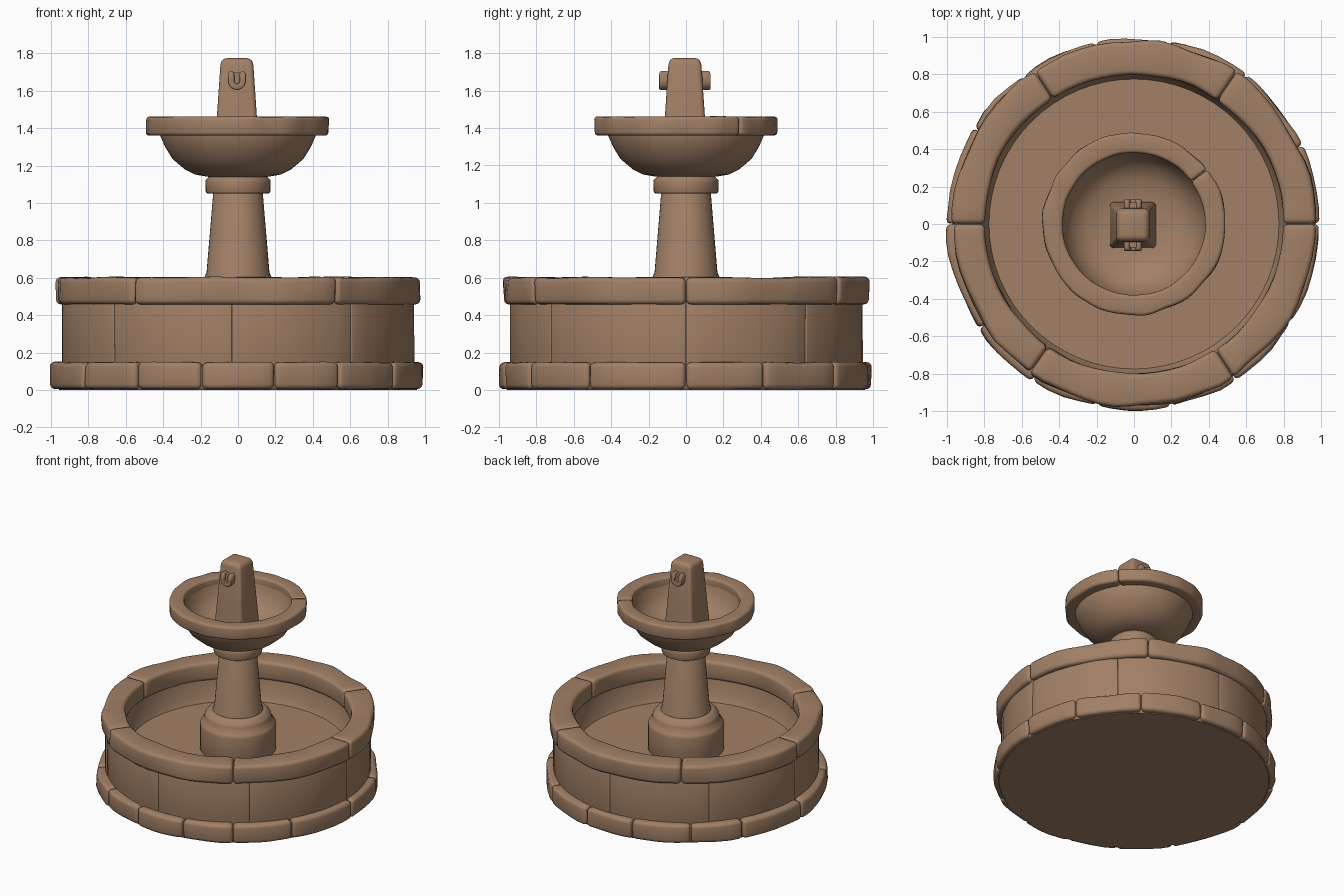
import bpy, bmesh, math, random
from mathutils import Vector, noise

if "Cube" in bpy.data.objects:
    bpy.data.objects.remove(bpy.data.objects["Cube"])

random.seed(4)
stone = bpy.data.materials.new("brown_stone")
stone.diffuse_color = (0.36, 0.216, 0.133, 1)
stone.use_nodes = True
stone.node_tree.nodes["Principled BSDF"].inputs["Base Color"].default_value = stone.diffuse_color


def finish(name, bm, bevel=0.0, limit=35, segments=2):
    """Bevel the sharp edges, shade smooth by angle, link."""
    bmesh.ops.recalc_face_normals(bm, faces=bm.faces)
    if bevel:
        sharp = [e for e in bm.edges if len(e.link_faces) == 2
                 and e.calc_face_angle(0) > math.radians(limit)]
        bmesh.ops.bevel(bm, geom=sharp, offset=bevel, segments=segments,
                        profile=0.5, affect='EDGES', clamp_overlap=True)
    me = bpy.data.meshes.new(name)
    bm.to_mesh(me)
    bm.free()
    ob = bpy.data.objects.new(name, me)
    bpy.context.collection.objects.link(ob)
    me.materials.append(stone)
    bpy.ops.object.select_all(action='DESELECT')
    ob.select_set(True)
    bpy.context.view_layer.objects.active = ob
    bpy.ops.object.shade_smooth_by_angle(angle=math.radians(42))
    return ob


def lathe(name, profile, bevel=0.0, n=64):
    """Revolve an (r, z) profile; ends on the axis are closed."""
    bm = bmesh.new()
    rows = []
    for r, z in profile:
        if r == 0:
            rows.append([bm.verts.new((0, 0, z))] * n)
        else:
            rows.append([bm.verts.new((r * math.cos(math.tau * i / n),
                                       r * math.sin(math.tau * i / n), z))
                         for i in range(n)])
    for a, b in zip(rows, rows[1:]):
        for i in range(n):
            j = (i + 1) % n
            vs = list(dict.fromkeys((a[i], a[j], b[j], b[i])))
            bm.faces.new(vs)
    return finish(name, bm, bevel)


def arc_block(bm, a0, a1, r0, r1, z0, z1, chip):
    """One curved stone with a worn outer edge, angles in degrees."""
    steps = max(3, round((a1 - a0) / 5))
    rings = []
    for i in range(steps + 1):
        a = math.radians(a0 + (a1 - a0) * i / steps)
        c, s = math.cos(a), math.sin(a)
        corners = []
        for k, (r, z) in enumerate(((r0, z0), (r1, z0), (r1, z1), (r0, z1))):
            w = noise.noise(Vector((c * 4, s * 4, z0 * 9 + k * 0.4))) - 0.2
            dr = chip * w * (1 if k in (1, 2) else -0.4)
            dz = chip * 0.3 * w if k > 1 else 0
            corners.append(bm.verts.new(((r + dr) * c, (r + dr) * s, z + dz)))
        rings.append(corners)
    for p, q in zip(rings, rings[1:]):
        for k in range(4):
            m = (k + 1) % 4
            bm.faces.new((p[k], p[m], q[m], q[k]))
    bm.faces.new(rings[0])
    bm.faces.new(rings[-1][::-1])


def block_ring(name, joints, r0, r1, z0, z1, bevel, gap, chip):
    bm = bmesh.new()
    for a, b in zip(joints, joints[1:] + [joints[0] + 360]):
        d = random.uniform(-0.4, 0.2) * chip
        arc_block(bm, a + gap, b - gap, r0, r1 + d, z0, z1, chip)
    return finish(name, bm, bevel, 45, 3)


# Solid basin core with the raised floor and slightly sloping inner wall
lathe("basin_core", [(0, 0), (0.955, 0), (0.97, 0.02), (0.97, 0.125), (0.925, 0.14),
                     (0.925, 0.47), (0.94, 0.48), (0.94, 0.575), (0.825, 0.575),
                     (0.815, 0.46), (0.795, 0.34), (0.775, 0.30), (0, 0.30)])
# Stone courses of the basin
block_ring("base_stones", [0, 25, 53, 79, 102, 127, 149, 180, 214, 237, 258.5, 281.5, 303, 328],
           0.75, 1.003, 0.005, 0.15, 0.026, 0.1, 0.02)
block_ring("wall_stones", [0, 43, 90, 135, 180, 225, 268, 310],
           0.85, 0.943, 0.13, 0.48, 0.008, 0.02, 0.006)
block_ring("rim_stones", [0, 56, 123, 180, 235, 303],
           0.798, 0.98, 0.458, 0.604, 0.026, 0.1, 0.024)

# Pedestal drum, column and collar
lathe("pedestal_drum", [(0, 0.28), (0.27, 0.28), (0.27, 0.50), (0.24, 0.535),
                        (0.235, 0.57), (0.2, 0.605), (0, 0.605)], 0.012, 32)
lathe("column", [(0, 0.58), (0.178, 0.58), (0.178, 0.605), (0.168, 0.63),
                 (0.132, 1.06), (0, 1.06)], 0.006, 40)
lathe("collar", [(0, 1.05), (0.172, 1.05), (0.175, 1.125), (0.155, 1.135),
                 (0.15, 1.17), (0, 1.17)], 0.014, 40)

# Upper bowl with hollow inside
lathe("bowl", [(0, 1.14), (0.16, 1.14), (0.23, 1.152), (0.285, 1.18), (0.35, 1.235),
               (0.39, 1.30), (0.418, 1.365), (0.42, 1.42), (0.385, 1.42), (0.365, 1.34),
               (0.32, 1.27), (0.25, 1.225), (0.15, 1.205), (0, 1.2)])
block_ring("bowl_rim", [36.5], 0.38, 0.492, 1.36, 1.462, 0.018, 0.15, 0.012)

# Tapered square spout post with a rounded top
bm = bmesh.new()
levels = [(0.125, 1.19), (0.118, 1.3), (0.107, 1.46), (0.088, 1.74), (0.078, 1.774)]
rows = [[bm.verts.new((x * h - 0.006, y * h - 0.006, z))
         for x, y in ((-1, -1), (1, -1), (1, 1), (-1, 1))] for h, z in levels]
for a, b in zip(rows, rows[1:]):
    for k in range(4):
        m = (k + 1) % 4
        bm.faces.new((a[k], a[m], b[m], b[k]))
bm.faces.new(rows[0][::-1])
bm.faces.new(rows[-1])
finish("spout_post", bm, 0.024, 30, 4)

# Horseshoe shaped spouts on the front and back of the post, with a filled middle
arc = [math.pi + math.pi * i / 10 for i in range(11)]
path = [(-1, 0, 0.035)] + [(math.cos(t), math.sin(t), 0) for t in arc] + [(1, 0, 0.035)]
for side, label in ((-1, "front"), (1, "back")):
    bm = bmesh.new()
    rings = []
    for px, pz, lift in path:
        ring = []
        for r, y in ((0.014, 0.07), (0.048, 0.07), (0.048, 0.138), (0.014, 0.138)):
            ring.append(bm.verts.new((px * r - 0.006, side * y - 0.006,
                                      1.652 + pz * r + lift)))
        rings.append(ring)
    # narrowed tips round off the two arms
    for sx, ref in ((-1, 0), (1, -1)):
        tip = [bm.verts.new((sx * r - 0.006, side * y - 0.006, 1.706))
               for r, y in ((0.022, 0.07), (0.04, 0.07), (0.04, 0.13), (0.022, 0.13))]
        rings.insert(0, tip) if ref == 0 else rings.append(tip)
    for p, q in zip(rings, rings[1:]):
        for k in range(4):
            m = (k + 1) % 4
            bm.faces.new((p[k], p[m], q[m], q[k]))
    bm.faces.new(rings[0])
    bm.faces.new(rings[-1][::-1])
    finish(label + "_spout", bm, 0.008, 45)
    bpy.ops.mesh.primitive_cube_add(size=1, location=(-0.006, side * 0.095 - 0.006, 1.667))
    fill = bpy.context.object
    fill.name = label + "_spout_fill"
    fill.scale = (0.04, 0.05, 0.06)
    fill.data.materials.append(stone)
